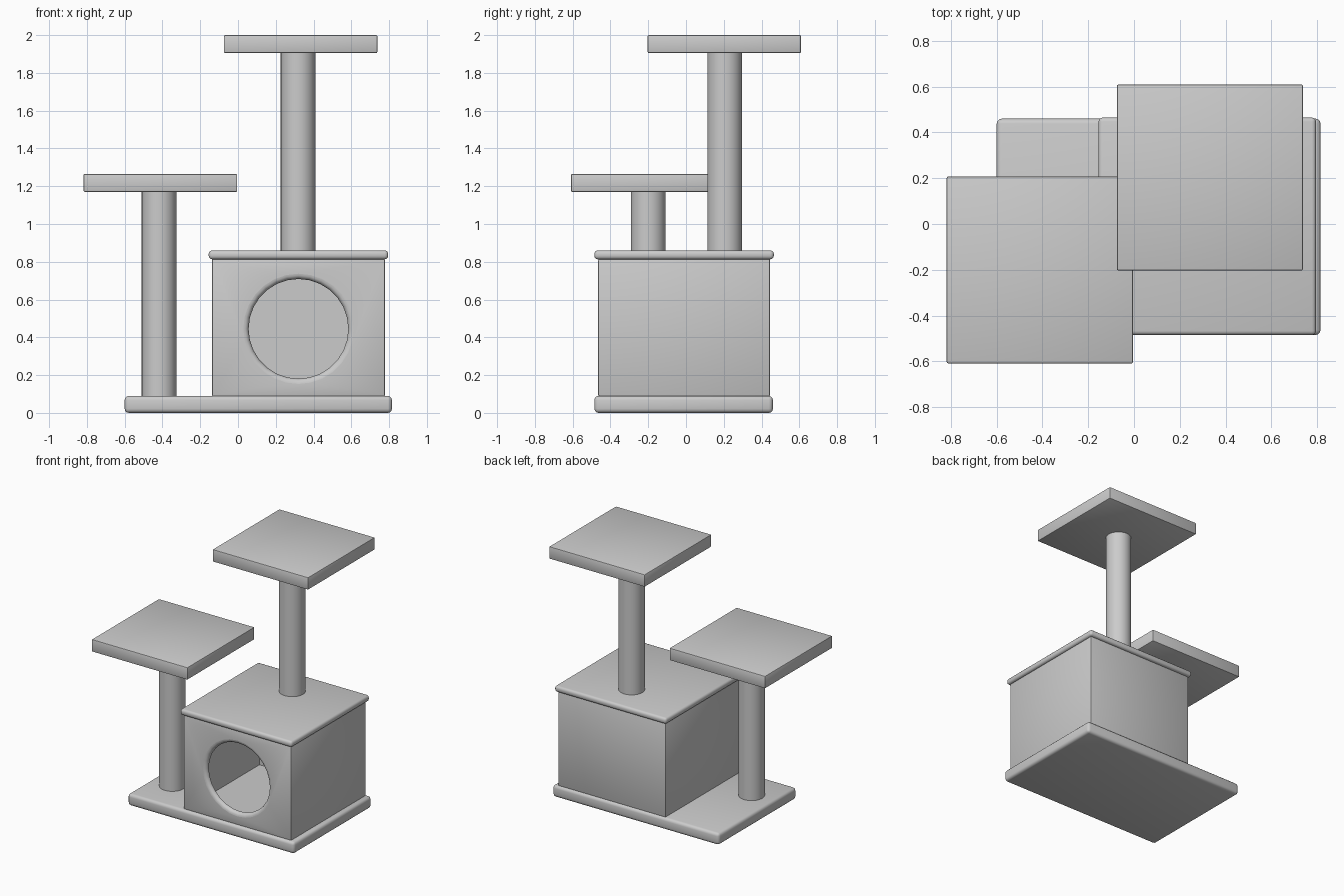
import bpy, bmesh, math
from mathutils import Matrix

if "Cube" in bpy.data.objects:
    bpy.data.objects.remove(bpy.data.objects["Cube"])


def finish(name, bm, angle=40):
    me = bpy.data.meshes.new(name)
    bmesh.ops.recalc_face_normals(bm, faces=bm.faces[:])
    bm.to_mesh(me)
    bm.free()
    ob = bpy.data.objects.new(name, me)
    bpy.context.collection.objects.link(ob)
    bpy.ops.object.select_all(action='DESELECT')
    ob.select_set(True)
    bpy.context.view_layer.objects.active = ob
    bpy.ops.object.shade_smooth_by_angle(angle=math.radians(angle))
    return ob


def slab(name, x, y, z, bevel, segments=3):
    bm = bmesh.new()
    mid = [(a + b) / 2 for a, b in (x, y, z)]
    size = [b - a for a, b in (x, y, z)]
    bmesh.ops.create_cube(bm, size=1, matrix=Matrix.Translation(mid) @ Matrix.Diagonal((*size, 1)))
    if bevel:
        bmesh.ops.bevel(bm, geom=bm.edges[:], offset=bevel, segments=segments,
                        profile=0.5, affect='EDGES')
    return finish(name, bm)


def post(name, x, y, z0, z1, r=0.092):
    bm = bmesh.new()
    bmesh.ops.create_cone(bm, cap_ends=True, segments=32, radius1=r, radius2=r, depth=z1 - z0,
                          matrix=Matrix.Translation((x, y, (z0 + z1) / 2)))
    return finish(name, bm)


def cut(target, cutter):
    m = target.modifiers.new("cut", 'BOOLEAN')
    m.operation, m.solver, m.object = 'DIFFERENCE', 'EXACT', cutter
    bpy.ops.object.select_all(action='DESELECT')
    bpy.context.view_layer.objects.active = target
    target.select_set(True)
    bpy.ops.object.modifier_apply(modifier=m.name)
    bpy.data.objects.remove(cutter)


# Base board and house lid with rounded edges
slab("base", (-0.60, 0.815), (-0.485, 0.46), (0, 0.09), 0.022)
slab("house_lid", (-0.155, 0.795), (-0.485, 0.465), (0.813, 0.86), 0.018)

# Hollow house
house = slab("house", (-0.138, 0.778), (-0.465, 0.445), (0.088, 0.815), 0.008, 2)
cut(house, slab("house_cavity", (-0.108, 0.748), (-0.435, 0.415), (0.10, 0.79), 0))

# Round entrance: lathed cutter whose flare leaves a rounded rim
front, fillet, radius, sides = -0.465, 0.028, 0.264, 28
profile = [(radius + fillet, front - 0.05)]
for i in range(6):
    a = math.pi / 2 * i / 5
    profile.append((radius + fillet * (1 - math.sin(a)), front + fillet * (1 - math.cos(a))))
profile.append((radius, front + 0.1))
bm = bmesh.new()
rings = [[bm.verts.new((0.32 + r * math.cos(2 * math.pi * k / sides), y,
                        0.445 + r * math.sin(2 * math.pi * k / sides)))
          for k in range(sides)] for r, y in profile]
for a, b in zip(rings, rings[1:]):
    for k in range(sides):
        n = (k + 1) % sides
        bm.faces.new((a[k], a[n], b[n], b[k]))
bm.faces.new(rings[0])
bm.faces.new(rings[-1])
cut(house, finish("entrance_cutter", bm))
bpy.ops.object.shade_smooth_by_angle(angle=math.radians(40))

# Posts
post("short_post", -0.418, -0.20, 0.085, 1.175)
post("tall_post", 0.318, 0.205, 0.855, 1.91)

# Perches
slab("low_perch", (-0.818, -0.004), (-0.609, 0.208), (1.17, 1.265), 0.007, 2)
slab("high_perch", (-0.075, 0.738), (-0.203, 0.609), (1.905, 2.0), 0.007, 2)
